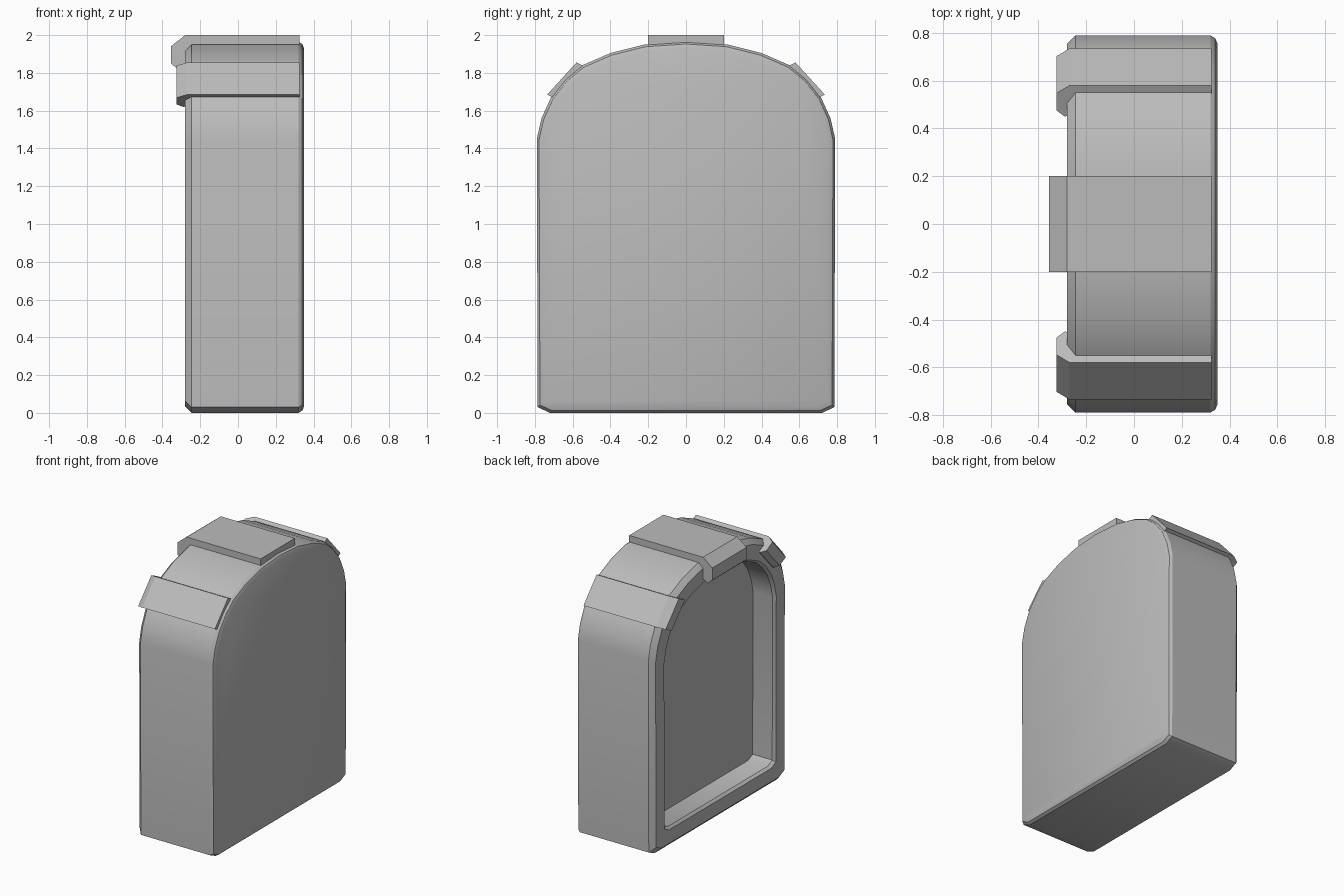
import bpy, bmesh, math

cube = bpy.data.objects.get("Cube")
if cube:
    bpy.data.objects.remove(cube, do_unlink=True)

stone = bpy.data.materials.new("light_grey_stone")
stone.use_nodes = True
GREY = (0.5, 0.5, 0.5, 1)
stone.diffuse_color = GREY
stone.node_tree.nodes["Principled BSDF"].inputs["Base Color"].default_value = GREY


def loft(name, rings, smooth):
    """Skin a list of matching point rings and cap both ends."""
    bm = bmesh.new()
    loops = [[bm.verts.new(p) for p in ring] for ring in rings]
    n = len(loops[0])
    for a, b in zip(loops, loops[1:]):
        for i in range(n):
            j = (i + 1) % n
            bm.faces.new((a[i], a[j], b[j], b[i]))
    bm.faces.new(loops[0])
    bm.faces.new(loops[-1])
    bmesh.ops.recalc_face_normals(bm, faces=bm.faces)
    mesh = bpy.data.meshes.new(name)
    bm.to_mesh(mesh)
    bm.free()
    mesh.materials.append(stone)
    obj = bpy.data.objects.new(name, mesh)
    bpy.context.collection.objects.link(obj)
    if smooth:
        bpy.ops.object.select_all(action="DESELECT")
        obj.select_set(True)
        bpy.context.view_layer.objects.active = obj
        bpy.ops.object.shade_smooth_by_angle(angle=math.radians(30))
    return obj


# Arched outline, right half from bottom to apex, then mirrored
half = [(0.72, 0), (0.785, 0.03), (0.79, 1.45), (0.765, 1.56), (0.715, 1.67),
        (0.64, 1.765), (0.55, 1.84), (0.4, 1.905), (0.22, 1.95)]
outline = half + [(0, 1.965)] + [(-y, z) for y, z in reversed(half)]
MID = 0.98


def arch_ring(x, inset):
    """The outline at depth x, drawn in by an inset."""
    return [(x, y * (1 - inset / 0.79), MID + (z - MID) * (1 - inset / MID))
            for y, z in outline]


# Arched body: recess floor, rim, chamfer, side walls, back chamfer
sections = [(-0.1, 0.15), (-0.26, 0.15), (-0.28, 0.135), (-0.28, 0.035),
            (-0.245, 0), (0.32, 0), (0.34, 0.012), (0.35, 0.035)]
loft("arched_body", [arch_ring(x, i) for x, i in sections], True)


def hooked_block(name, start, end, drop, hook):
    """Block over the arch from start to end (y, z), hooked over the rim."""
    rings = [[(x, y + drop[0] * t, z + drop[1] * t) for x, t in hook]
             for y, z in (start, end)]
    return loft(name, rings, False)


# Keystone at the crown
key_hook = [(0.325, 0), (-0.28, 0), (-0.355, 0.33), (-0.355, 0.83),
            (-0.32, 1), (-0.26, 0.85), (-0.24, 0.5), (0.325, 0.5)]
hooked_block("keystone", (-0.2, 2), (0.2, 2), (0, -0.18), key_hook)

# Side blocks on the shoulders
side_hook = [(0.325, 0), (-0.27, 0), (-0.325, 0.25), (-0.325, 0.8),
             (-0.29, 1), (-0.26, 0.95), (-0.24, 0.5), (0.325, 0.5)]
for side, name in ((1, "back_shoulder_block"), (-1, "front_shoulder_block")):
    hooked_block(name, (side * 0.58, 1.855), (side * 0.735, 1.685),
                 (side * -0.13, -0.065), side_hook)
